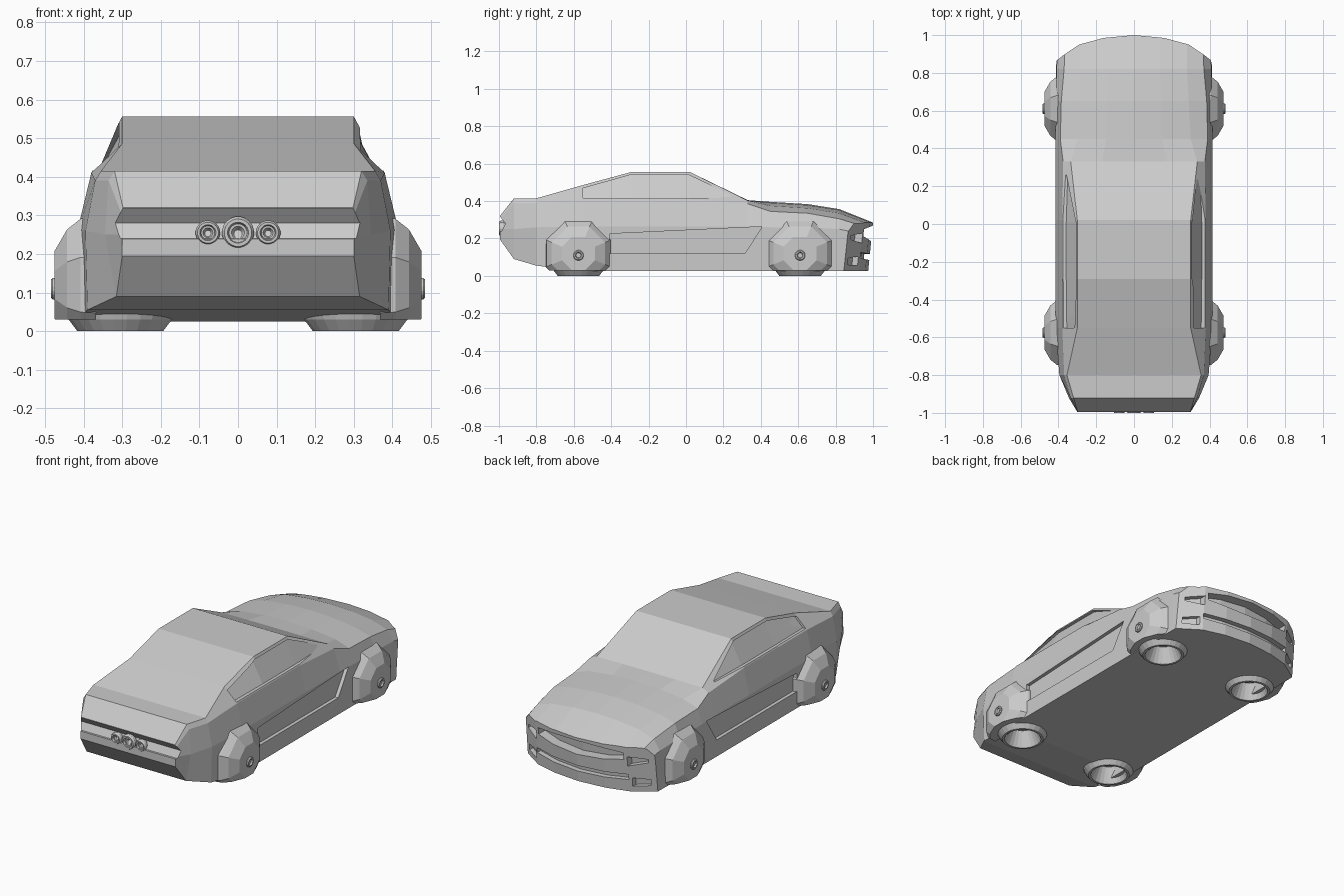
import bpy, bmesh
from math import pi, cos, sin
from mathutils import Matrix, Vector

if "Cube" in bpy.data.objects:
    bpy.data.objects.remove(bpy.data.objects["Cube"])


def make(name, verts, faces, clip_z=None):
    bm = bmesh.new()
    vs = [bm.verts.new(v) for v in verts]
    for f in faces:
        bm.faces.new([vs[i] for i in f])
    bmesh.ops.remove_doubles(bm, verts=bm.verts, dist=1e-5)
    if clip_z is not None:
        geom = bm.verts[:] + bm.edges[:] + bm.faces[:]
        cut = bmesh.ops.bisect_plane(bm, geom=geom, plane_co=(0, 0, clip_z), plane_no=(0, 0, -1), clear_outer=True)
        bmesh.ops.holes_fill(bm, edges=[e for e in cut["geom_cut"] if isinstance(e, bmesh.types.BMEdge)])
    bmesh.ops.recalc_face_normals(bm, faces=bm.faces)
    me = bpy.data.meshes.new(name)
    bm.to_mesh(me)
    bm.free()
    ob = bpy.data.objects.new(name, me)
    bpy.context.collection.objects.link(ob)
    return ob


def loft(name, rings, **kw):
    """Closed rings joined in order, both ends capped."""
    n = len(rings[0])
    verts = [v for r in rings for v in r]
    faces = [(k * n + i, k * n + (i + 1) % n, (k + 1) * n + (i + 1) % n, (k + 1) * n + i)
             for k in range(len(rings) - 1) for i in range(n)]
    faces += [tuple(range(n)), tuple(range(len(verts) - n, len(verts)))]
    return make(name, verts, faces, **kw)


def lathe(name, profile, center, axis, seg=20, **kw):
    """Profile of (radius, height) turned around an axis."""
    rot = Vector((0, 0, 1)).rotation_difference(Vector(axis)).to_matrix()
    rings = [[Vector(center) + rot @ Vector((r * cos(a), r * sin(a), h))
              for a in ((i + .5) * 2 * pi / seg for i in range(seg))] for r, h in profile]
    return loft(name, rings, **kw)


def carve(ob, cutter, op='DIFFERENCE'):
    m = ob.modifiers.new("carve", 'BOOLEAN')
    m.operation, m.object, m.solver = op, cutter, 'EXACT'
    bpy.context.view_layer.objects.active = ob
    bpy.ops.object.modifier_apply(modifier=m.name)
    bpy.data.objects.remove(cutter)


def lerp(x, pts):
    for (a, fa), (b, fb) in zip(pts, pts[1:]):
        if x <= b:
            return fa + (fb - fa) * (x - a) / (b - a)
    return pts[-1][1]


# Nose outline seen from above, leaning back towards the bottom
NOSE = [(0, 1.0), (.16, .985), (.29, .95), (.41, .87), (.6, .7)]


def nose_y(x, z):
    return lerp(abs(x), NOSE) + .1 * (z - .285)


def nose_recess(cols, depth):
    rings = [[(x, nose_y(x, z0) - depth, z0), (x, nose_y(x, z1) - depth, z1), (x, 1.2, z1), (x, 1.2, z0)]
             for x, z0, z1 in cols]
    carve(body, loft("nose_cutter", rings))


def side_recess(cols, surface):
    for s in (-1, 1):
        rings = [[(s * surface(y, z0), y, z0), (s * surface(y, z1), y, z1), (s * .6, y, z1), (s * .6, y, z0)]
                 for y, z0, z1 in cols]
        carve(body, loft("side_cutter", rings))


# Body stations: y, bottom x z, mid side x z, belt x z, top edge x z, centre z
STATIONS = [
    (-.995, .30, .195, .30, .25, .30, .30, .298, .32, .32),
    (-.92, .315, .09, .345, .25, .335, .39, .32, .415, .415),
    (-.80, .39, .055, .395, .26, .37, .39, .355, .415, .415),
    (-.55, .415, .025, .415, .265, .38, .41, .30, .486, .486),
    (-.29, .415, .025, .415, .265, .38, .41, .30, .556, .556),
    (.02, .415, .025, .415, .265, .38, .41, .30, .556, .556),
    (.33, .415, .025, .415, .265, .375, .385, .335, .403, .405),
    (.45, .415, .025, .415, .26, .39, .345, .30, .375, .396),
    (.65, .415, .025, .415, .26, .385, .335, .29, .362, .384),
    (.82, .412, .025, .41, .25, .37, .305, .28, .335, .357),
    (1.05, .41, .025, .40, .20, .36, .235, .28, .25, .265),
]
rings = []
for y, bx, bz, mx, mz, gx, gz, tx, tz, cz in STATIONS:
    half = [(bx, bz), (mx, mz), (gx, gz), (tx, tz), (tx * .5, tz * .25 + cz * .75)]
    rings.append([(x, y, z) for x, z in half] + [(0, y, cz)] + [(-x, y, z) for x, z in reversed(half)])
body = loft("body", rings)

# Round the nose in plan
plan = NOSE + [(.6, -1.2)]
plan = plan + [(-x, y) for x, y in reversed(plan) if x]
carve(body, loft("nose_trim", [[(x, y + .1 * (z - .285), z) for x, y in plan] for z in (-.1, .8)]), 'INTERSECT')

# Grille, headlights, lower intake and corner vents
right = [(0, .185, .268), (.16, .195, .262), (.27, .212, .25)]
nose_recess([(-x, a, b) for x, a, b in right[:0:-1]] + right, .06)
low = [(0, .085, .118), (.16, .088, .12), (.29, .095, .125)]
nose_recess([(-x, a, b) for x, a, b in low[:0:-1]] + low, .03)
for s in (-1, 1):
    nose_recess([(s * .288, .175, .23), (s * .38, .195, .215)], .04)
    nose_recess([(s * .305, .055, .105), (s * .385, .06, .095)], .03)

# Side windows and door panels
def cabin(y, z):
    top_z = lerp(y, [(-.55, .486), (-.29, .556), (.02, .556), (.33, .405)])
    top_x = lerp(y, [(-.6, .30), (.02, .30), (.33, .335)])
    return .38 - (.38 - top_x) * (z - .41) / (top_z - .41) - .018


side_recess([(-.55, .416, .469), (-.29, .416, .542), (.01, .416, .542), (.26, .416, .424)], cabin)
side_recess([(-.41, .12, .225), (.315, .12, .259), (.405, .26, .263)], lambda y, z: .395)

# Rear groove across the tail
groove = [(-1.05, .318), (-.995, .318), (-.965, .28), (-.985, .24), (-1.05, .235)]
carve(body, loft("tail_cutter", [[(x, y, z) for y, z in groove] for x in (-.5, .5)]))

# Wheel covers, hubs and downward cups
for s, side in ((-1, "left"), (1, "right")):
    for y, end in ((-.575, "rear"), (.61, "front")):
        tag = f"{end}_{side}"
        lathe("wheel_cover_" + tag, [(.19, -.04), (.185, 0), (.155, .035), (.095, .067)],
              (s * .408, y, .12), (s, 0, 0), 8, clip_z=.03)
        lathe("hub_" + tag, [(.028, -.02), (.028, .006), (.024, .011), (.017, .011), (.013, .003)],
              (s * .474, y, .11), (s, 0, 0), 16)
        carve(body, lathe("cup_cutter", [(.099, -.05), (.099, .1)], (s * .305, y, 0), (0, 0, 1), 24))
        lathe("hover_cup_" + tag, [(.10, .095), (.14, .045), (.135, .03), (.112, 0), (.099, 0), (.092, .015), (.06, .085)],
              (s * .305, y, 0), (0, 0, 1), 24)

# Tail thrusters
for x, r, name in ((-.078, .032, "left"), (0, .042, "centre"), (.078, .032, "right")):
    lathe("thruster_" + name, [(r * .8, 0), (r, .018), (r, .03), (r * .85, .04), (r * .65, .04), (r * .55, .028),
                               (r * .4, .028), (r * .15, .012)], (x, -.96, .255), (0, -1, 0), 20)
